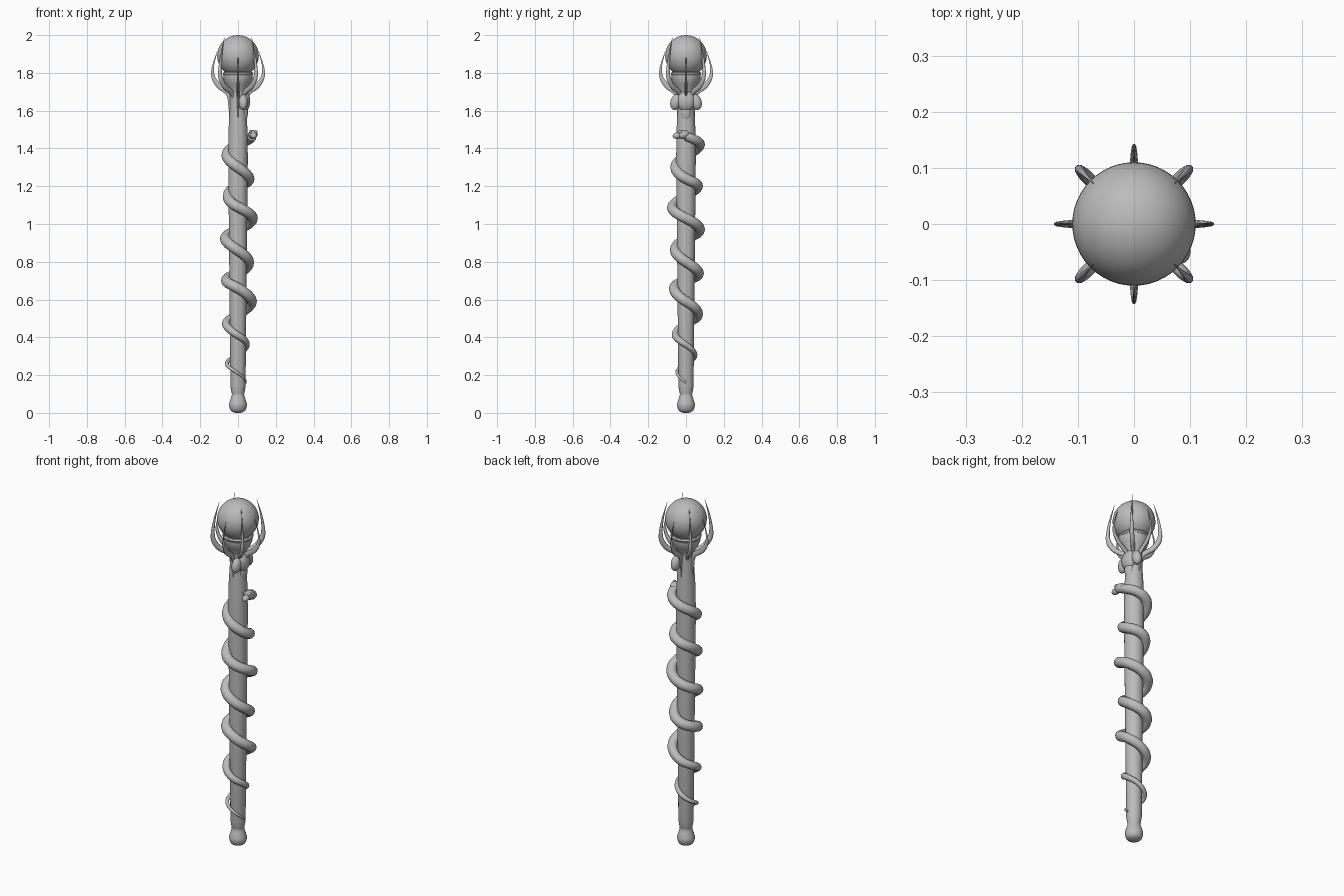
import bpy, bmesh, math
from mathutils import Vector, Matrix

if "Cube" in bpy.data.objects:
    bpy.data.objects.remove(bpy.data.objects["Cube"])

grey = bpy.data.materials.new("plain grey")
grey.use_nodes = True
grey.diffuse_color = (0.5, 0.5, 0.5, 1)
grey.node_tree.nodes["Principled BSDF"].inputs["Base Color"].default_value = (0.5, 0.5, 0.5, 1)


def finish(name, bm, angle=50):
    bmesh.ops.recalc_face_normals(bm, faces=bm.faces)
    mesh = bpy.data.meshes.new(name)
    bm.to_mesh(mesh)
    bm.free()
    obj = bpy.data.objects.new(name, mesh)
    bpy.context.collection.objects.link(obj)
    mesh.materials.append(grey)
    bpy.ops.object.select_all(action="DESELECT")
    obj.select_set(True)
    bpy.context.view_layer.objects.active = obj
    bpy.ops.object.shade_smooth_by_angle(angle=math.radians(angle))
    return obj


def skin(bm, rings):
    """Join equal closed rings of points and cap both ends."""
    loops = [[bm.verts.new(p) for p in ring] for ring in rings]
    n = len(loops[0])
    for a, b in zip(loops, loops[1:]):
        for i in range(n):
            j = (i + 1) % n
            bm.faces.new((a[i], a[j], b[j], b[i]))
    bm.faces.new(loops[0][::-1])
    bm.faces.new(loops[-1])


def lathe(name, profile, sides=32):
    bm = bmesh.new()
    turn = [2 * math.pi * i / sides for i in range(sides)]
    skin(bm, [[(r * math.cos(t), r * math.sin(t), z) for t in turn] for r, z in profile])
    return finish(name, bm)


def smooth_path(keys, steps):
    """Catmull-Rom interpolation of equal-length tuples."""
    keys = [Vector(k) for k in keys]
    ends = [2 * keys[0] - keys[1]] + keys + [2 * keys[-1] - keys[-2]]
    out = []
    for a, b, c, d in zip(ends, ends[1:], ends[2:], ends[3:]):
        for s in range(steps):
            t = s / steps
            out.append(b + (c - a) * t / 2 + (2 * a - 5 * b + 4 * c - d) * t * t / 2
                       + (3 * b - a - 3 * c + d) * t ** 3 / 2)
    return out + [keys[-1]]


def sweep(name, points, sizes, sides_of, n=12):
    """Elliptical tube: sizes are half widths along the side and the normal."""
    bm = bmesh.new()
    rings = []
    last = len(points) - 1
    for i, (p, (w, h)) in enumerate(zip(points, sizes)):
        along = (points[min(i + 1, last)] - points[max(i - 1, 0)]).normalized()
        side = sides_of(p)
        side = (side - along * side.dot(along)).normalized()
        up = along.cross(side)
        rings.append([p + side * w * math.cos(a) + up * h * math.sin(a)
                      for a in (2 * math.pi * k / n for k in range(n))])
    skin(bm, rings)
    return finish(name, bm)


def ellipsoid(name, centre, size, rot=(0, 0, 0), detail=24):
    bm = bmesh.new()
    turn = Matrix.Rotation(rot[2], 4, "Z") @ Matrix.Rotation(rot[0], 4, "X")
    bmesh.ops.create_uvsphere(bm, u_segments=detail, v_segments=detail // 2, radius=1,
                              matrix=Matrix.Translation(centre) @ turn @ Matrix.Diagonal((*size, 1)))
    return finish(name, bm)


# Shaft with rounded foot
foot = smooth_path([(.015, 0), (.038, .012), (.047, .04), (.042, .065), (.033, .095),
                    (.036, .115), (.040, .14)], 4)
lathe("shaft", [tuple(p) for p in foot] + [(.046, .75), (.052, 1.35), (.050, 1.5), (.043, 1.62),
                                           (.043, 1.70)])

# Cup, ring and orb
lathe("orb_cup", [(.040, 1.68), (.046, 1.71), (.066, 1.74), (.077, 1.77), (.078, 1.785), (.06, 1.787)])
lathe("cup_ring", [(.06, 1.785), (.077, 1.787), (.082, 1.795), (.077, 1.803), (.06, 1.805)])
ellipsoid("orb", (0, 0, 1.89), (.11, .11, .11), detail=48)

# Claws: four short ones on the axes, four tall ones between
short = [(.040, 1.55), (.042, 1.63), (.050, 1.69), (.098, 1.728), (.130, 1.775), (.133, 1.83), (.110, 1.915)]
tall = [(.030, 1.62), (.035, 1.67), (.055, 1.70), (.100, 1.728), (.130, 1.775), (.134, 1.83), (.122, 1.91), (.100, 1.995)]
for i in range(8):
    angle = i * math.pi / 4
    out = Vector((math.cos(angle), math.sin(angle), 0))
    across = Vector((-out.y, out.x, 0))
    path = smooth_path(short if i % 2 == 0 else tall, 5)
    points = [out * p.x + Vector((0, 0, p.y)) for p in path]
    width = .007 if i % 2 == 0 else .011
    sizes = []
    for k in range(len(points)):
        t = k / (len(points) - 1)
        taper = min(1, .35 + 2 * t) * min(1, (1 - t) * 2.2) + .04
        sizes.append((width * taper, .014 * taper))
    sweep(f"claw_{i + 1}", points, sizes, lambda p, a=across: a, n=10)

# Serpent coiled clockwise upward, keyed at quarter turns by height and outer reach
heights = [.16, .21, .26, .31, .36, .41, .47, .52, .59, .66, .70, .74, .80, .86, .92, .97,
           1.03, 1.09, 1.15, 1.20, 1.24, 1.30, 1.36, 1.42, 1.465]
reach = [.046, .055, .07, .06, .062, .075, .085, .09, .10, .09, .09, .095, .085, .085, .095, .10,
         .105, .10, .08, .09, .087, .083, .087, .10, .098]
coil = smooth_path(list(zip(heights, reach)), 10)
points, sizes = [], []
for k, (z, far) in enumerate(coil):
    turn = -k * math.pi / 20
    thick = min(.028, .005 + .0028 * k / 10)
    if k > 225:
        thick -= .0005 * (k - 225) / 2
    r = far - thick
    points.append(Vector((r * math.cos(turn), r * math.sin(turn), z)))
    sizes.append((thick, thick))
sweep("serpent_body", points, sizes, lambda p: Vector((p.x, p.y, 0)))

# Serpent head with brow bumps
ellipsoid("serpent_head", (.079, -.014, 1.474), (.025, .034, .024), (.1, 0, .1))
ellipsoid("serpent_snout", (.083, -.045, 1.468), (.018, .026, .017), (.15, 0, .1))
for side in (-1, 1):
    ellipsoid(f"serpent_brow_{'right' if side < 0 else 'left'}",
              (.080 + side * .015, -.03, 1.488), (.008, .013, .009), detail=12)

# Carved mask on one face of the neck
ellipsoid("mask_brow", (.032, 0, 1.65), (.033, .048, .055))
ellipsoid("mask_muzzle", (.033, 0, 1.595), (.020, .028, .055))
for side in (-1, 1):
    ellipsoid(f"mask_cheek_{'front' if side < 0 else 'back'}",
              (.028, side * .055, 1.645), (.024, .028, .042), (side * .25, 0, 0))
